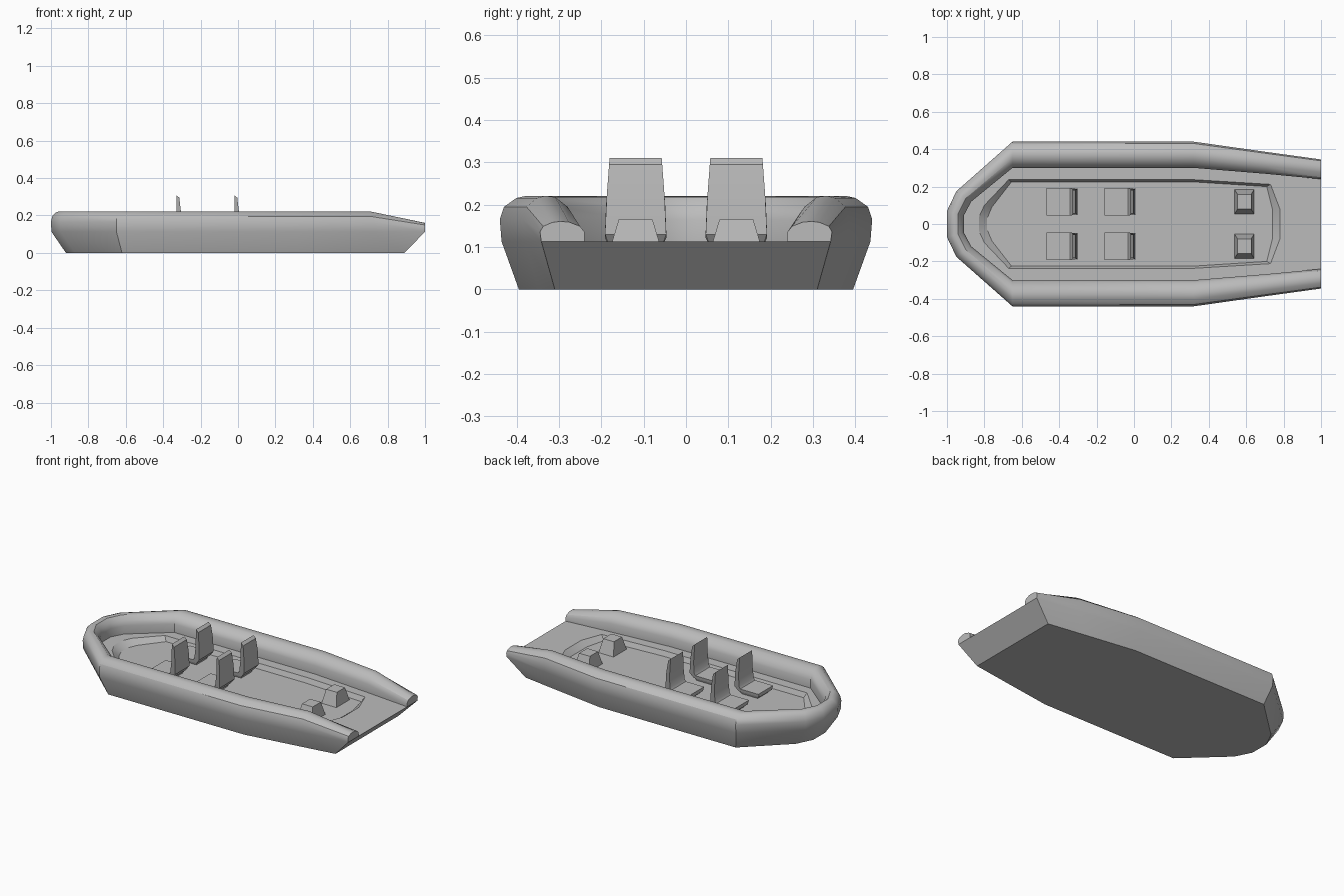
import bpy, bmesh
from math import radians

if "Cube" in bpy.data.objects:
    bpy.data.objects.remove(bpy.data.objects["Cube"])

GREY = bpy.data.materials.new("plain grey")
GREY.use_nodes = True
GREY.diffuse_color = (0.5, 0.5, 0.5, 1)
GREY.node_tree.nodes["Principled BSDF"].inputs["Base Color"].default_value = (0.5, 0.5, 0.5, 1)

DECK, FLOOR = 0.113, 0.083


def finish(name, bm, angle):
    bmesh.ops.recalc_face_normals(bm, faces=bm.faces)
    mesh = bpy.data.meshes.new(name)
    bm.to_mesh(mesh)
    bm.free()
    mesh.materials.append(GREY)
    obj = bpy.data.objects.new(name, mesh)
    bpy.context.collection.objects.link(obj)
    bpy.ops.object.select_all(action="DESELECT")
    obj.select_set(True)
    bpy.context.view_layer.objects.active = obj
    bpy.ops.object.shade_smooth_by_angle(angle=radians(angle))
    return obj


def frustum(name, x, y, z0, z1, base, top):
    """Tapered box with half sizes given at base and top."""
    bm = bmesh.new()
    rings = [[bm.verts.new((x + sx * h[0], y + sy * h[1], z))
              for sx, sy in ((-1, -1), (1, -1), (1, 1), (-1, 1))]
             for z, h in ((z0, base), (z1, top))]
    bm.faces.new(rings[0])
    bm.faces.new(rings[1])
    for i in range(4):
        k = (i + 1) % 4
        bm.faces.new((rings[0][i], rings[0][k], rings[1][k], rings[1][i]))
    finish(name, bm, 20)


# Hull, tube and sunken deck: one section swept around the outline.
# Each station: outer, inner, keel edge, well rim, well floor, tube height scale
stations = [
    ((-1, .07), (-.91, .045), (-.92, .06), (-.83, .035), (-.785, .03), 1),
    ((-.95, .175), (-.87, .12), (-.87, .16), (-.80, .10), (-.76, .09), 1),
    ((-.65, .44), (-.65, .30), (-.62, .395), (-.67, .237), (-.655, .225), 1),
    ((.32, .44), (.32, .30), (.32, .395), (.32, .237), (.32, .225), 1),
    ((.71, .385), (.71, .268), (.645, .347), (.73, .212), (.71, .20), 1),
    ((1, .345), (1, .24), (.89, .31), (.78, .08), (.74, .08), .44),
]
# Tube section: fraction from outer to inner edge, height
tube = [(.03, DECK), (0, .165), (.07, .195), (.28, .216), (.45, .221),
        (.65, .218), (.9, .195), (1, .165), (1, DECK)]


def section(bm, station, side):
    outer, inner, keel, rim, well, k = station
    pts = [(*keel, 0)]
    for t, z in tube:
        pts.append((outer[0] + (inner[0] - outer[0]) * t,
                    outer[1] + (inner[1] - outer[1]) * t,
                    DECK + (z - DECK) * k))
    pts += [(*rim, DECK), (*well, FLOOR)]
    return [bm.verts.new((x, y * side, z)) for x, y, z in pts]


bm = bmesh.new()
rings = [section(bm, s, -1) for s in reversed(stations)]
rings += [section(bm, s, 1) for s in stations]
deck_edge = len(tube)
for a, b in zip(rings, rings[1:]):
    for j in range(len(a) - 1):
        bm.faces.new((a[j], b[j], b[j + 1], a[j + 1]))
first, last = rings[0], rings[-1]
# Stern deck and the ramp at the aft end of the well
for j in range(deck_edge, len(first) - 1):
    bm.faces.new((last[j], first[j], first[j + 1], last[j + 1]))
bm.faces.new([r[0] for r in rings])
bm.faces.new([r[-1] for r in rings])
# Transom and tube end caps
bm.faces.new((first[0], first[1], first[deck_edge], last[deck_edge], last[1], last[0]))
for ring in (first, last):
    bm.faces.new(ring[1:deck_edge + 1])
finish("hull", bm, 32)

# Seats: an L profile across the width, narrowing towards the headrest
profile = [(-.165, .122), (-.04, .122), (-.032, .135), (-.026, .20), (-.028, .31),
           (-.012, .295), (-.003, .22), (0, .13), (-.022, .10), (-.165, .10)]


def half_width(z):
    if z < .11:
        return .062
    return .0725 - max(0, z - .165) * .075


def seat(name, x, y):
    bm = bmesh.new()
    sides = [[bm.verts.new((x + px, y + s * half_width(z), z)) for px, z in profile]
             for s in (-1, 1)]
    for side in sides:
        bm.faces.new(side)
    n = len(profile)
    for i in range(n):
        k = (i + 1) % n
        bm.faces.new((sides[0][i], sides[0][k], sides[1][k], sides[1][i]))
    finish(name, bm, 32)
    frustum(name + "_base", x - .09, y, FLOOR - .002, .102, (.055, .05), (.065, .058))


for side, label in ((1, "left"), (-1, "right")):
    y = side * .119
    seat("front_seat_" + label, -.302, y)
    seat("rear_seat_" + label, .008, y)
    # Stern lockers
    frustum("stern_locker_" + label, .59, y, FLOOR - .002, .165, (.052, .065), (.037, .04))
